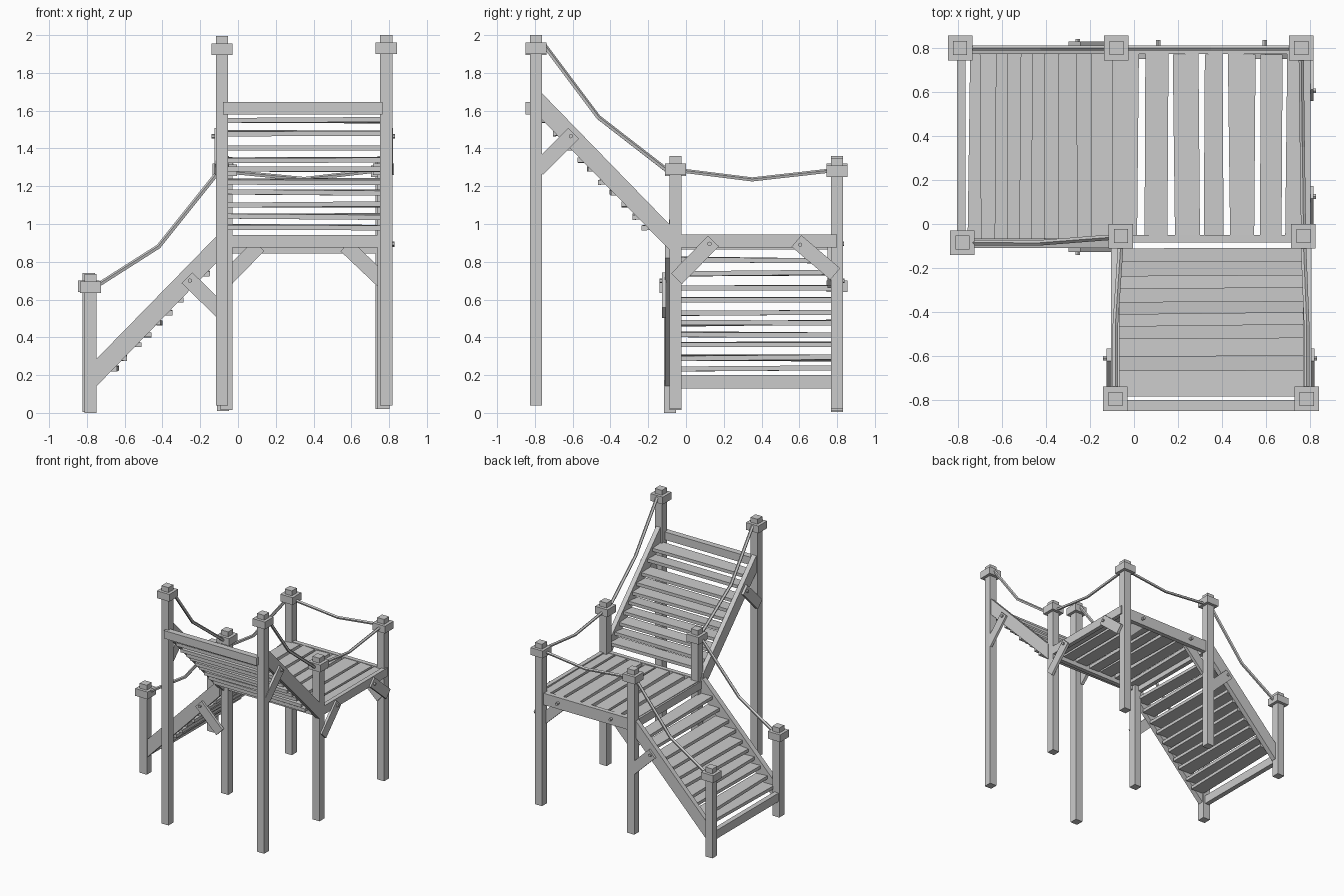
import bpy, bmesh, random
from mathutils import Vector

if "Cube" in bpy.data.objects:
    bpy.data.objects.remove(bpy.data.objects["Cube"])

random.seed(4)


def finish(name, bm):
    bmesh.ops.recalc_face_normals(bm, faces=bm.faces)
    me = bpy.data.meshes.new(name)
    bm.to_mesh(me)
    bm.free()
    ob = bpy.data.objects.new(name, me)
    bpy.context.collection.objects.link(ob)
    return ob


def box(bm, lo, hi, wobble=(0, 0, 0)):
    """Box between two corners, optionally with hand-cut irregular corners."""
    verts = bmesh.ops.create_cube(bm, size=1)["verts"]
    shift = {}
    for v in verts:
        # top and bottom corners share a shift so thickness stays even
        key = (v.co.x > 0, v.co.y > 0)
        if key not in shift:
            shift[key] = [random.uniform(-w, w) for w in wobble]
        for i in range(3):
            v.co[i] = (hi[i] if v.co[i] > 0 else lo[i]) + shift[key][i]


def beam(name, lo, hi):
    bm = bmesh.new()
    box(bm, lo, hi)
    return finish(name, bm)


def prism(name, pts, axis, lo, hi):
    """Extrude a side profile (horizontal, z) along x or y."""
    bm = bmesh.new()

    def at(p, d):
        return (d, p[0], p[1]) if axis == 'x' else (p[0], d, p[1])
    a = [bm.verts.new(at(p, lo)) for p in pts]
    b = [bm.verts.new(at(p, hi)) for p in pts]
    bm.faces.new(a)
    bm.faces.new(b)
    for i in range(len(pts)):
        j = (i + 1) % len(pts)
        bm.faces.new((a[i], a[j], b[j], b[i]))
    return finish(name, bm)


def brace(name, p, q, axis, lo, hi, w=0.08):
    """Diagonal board from p to q in the side plane."""
    p, q = Vector(p), Vector(q)
    d = (q - p).normalized() * w / 2
    n = Vector((-d.y, d.x))
    return prism(name, [p + n, q + n, q - n, p - n], axis, lo, hi)


def tube(name, pts, r, sides):
    bm = bmesh.new()
    pts = [Vector(p) for p in pts]
    rings = []
    for i, p in enumerate(pts):
        t = (pts[min(i + 1, len(pts) - 1)] - pts[max(i - 1, 0)]).normalized()
        rot = t.to_track_quat('Z', 'Y').to_matrix().to_4x4()
        rot.translation = p
        rings.append(bmesh.ops.create_circle(bm, segments=sides, radius=r, matrix=rot)["verts"])
    for a, b in zip(rings, rings[1:]):
        for i in range(sides):
            j = (i + 1) % sides
            bm.faces.new((a[i], a[j], b[j], b[i]))
    bmesh.ops.holes_fill(bm, edges=bm.edges, sides=sides)
    return finish(name, bm)


def bolt(name, axis, h, z, lo, hi):
    ends = [(d, h, z) if axis == 'x' else (h, d, z) for d in (lo, hi)]
    return tube(name, ends, 0.012, 6)


# posts with collar caps: x, y, bottom, top
posts = {
    "lower_back_post": (-0.79, 0.80, 0.005, 0.74), "lower_front_post": (-0.78, -0.085, 0, 0.735),
    "platform_back_left_post": (-0.08, 0.80, 0.01, 1.36), "platform_back_right_post": (0.76, 0.80, 0.02, 1.35),
    "platform_front_left_post": (-0.06, -0.055, 0.015, 1.355), "platform_front_right_post": (0.77, -0.055, 0.02, 1.36),
    "upper_left_post": (-0.085, -0.795, 0.04, 1.995), "upper_right_post": (0.785, -0.795, 0.04, 2.0),
}
for name, (x, y, z0, z1) in posts.items():
    beam(name, (x - 0.032, y - 0.032, z0), (x + 0.032, y + 0.032, z1))
    beam(name + "_collar", (x - 0.056, y - 0.056, z1 - 0.1), (x + 0.056, y + 0.056, z1 - 0.04))

# platform frame
beam("platform_front_beam", (-0.08, -0.085, 0.875), (0.77, -0.05, 0.942))
beam("platform_back_beam", (-0.08, 0.773, 0.845), (0.77, 0.81, 0.94))
beam("platform_right_beam", (0.767, -0.06, 0.875), (0.802, 0.80, 0.945))
beam("platform_left_beam", (-0.10, -0.06, 0.865), (-0.065, 0.80, 0.93))

# platform planks
bm = bmesh.new()
for x0, x1 in ((-0.085, 0.018), (0.045, 0.155), (0.182, 0.295), (0.315, 0.41),
               (0.432, 0.545), (0.57, 0.672), (0.69, 0.768)):
    box(bm, (x0, -0.06, 0.908), (x1, 0.773, 0.936), (0.008, 0.004, 0.004))
finish("platform_planks", bm)

# lower flight, descending to the left
low_side = [(-0.75, 0.14), (-0.75, 0.285), (-0.09, 0.96), (-0.09, 0.82)]
prism("lower_front_stringer", low_side, 'y', -0.11, -0.066)
prism("lower_back_stringer", low_side, 'y', 0.772, 0.812)
beam("lower_end_board", (-0.805, -0.085, 0.13), (-0.765, 0.80, 0.20))
bm = bmesh.new()
for z in (0.235, 0.29, 0.36, 0.415, 0.475, 0.53, 0.595, 0.66, 0.74, 0.81):
    x = -0.745 + (z - 0.14) / 1.04 + 0.018
    box(bm, (x - 0.115, -0.07, z - 0.013), (x, 0.775, z + 0.013), (0.007, 0.002, 0.006))
finish("lower_treads", bm)

# upper flight, climbing to the front
up_side = [(-0.77, 1.56), (-0.77, 1.70), (-0.075, 0.985), (-0.075, 0.85)]
prism("upper_left_stringer", up_side, 'x', -0.105, -0.066)
prism("upper_right_stringer", up_side, 'x', 0.768, 0.806)
beam("upper_end_board", (-0.08, -0.85, 1.58), (0.765, -0.80, 1.645))
bm = bmesh.new()
for z in (0.985, 1.04, 1.105, 1.165, 1.225, 1.285, 1.34, 1.405, 1.48, 1.55):
    y = -0.77 + (1.56 - z) / 1.03 - 0.018
    box(bm, (-0.07, y, z - 0.013), (0.772, y + 0.115, z + 0.013), (0.002, 0.007, 0.006))
finish("upper_treads", bm)

# diagonal braces and their bolts
brace("right_brace_front", (0.145, 0.91), (-0.05, 0.71), 'x', 0.795, 0.816)
brace("right_brace_back", (0.585, 0.91), (0.79, 0.735), 'x', 0.795, 0.816)
bolt("right_bolt_front", 'x', 0.125, 0.895, 0.80, 0.828)
bolt("right_bolt_back", 'x', 0.605, 0.89, 0.80, 0.828)
brace("back_brace_left", (0.11, 0.885), (-0.08, 0.69), 'y', 0.75, 0.776)
brace("back_brace_right", (0.57, 0.885), (0.765, 0.70), 'y', 0.75, 0.776)
bolt("back_bolt_left", 'y', 0.11, 0.895, 0.76, 0.836)
bolt("back_bolt_right", 'y', 0.595, 0.895, 0.76, 0.836)
brace("lower_brace_front", (-0.27, 0.715), (-0.08, 0.53), 'y', -0.128, -0.105)
brace("lower_brace_back", (-0.27, 0.715), (-0.08, 0.53), 'y', 0.812, 0.83)
bolt("lower_bolt_front", 'y', -0.255, 0.70, -0.14, -0.10)
bolt("lower_bolt_back", 'y', -0.255, 0.70, 0.80, 0.84)
brace("upper_brace_left", (-0.595, 1.48), (-0.785, 1.29), 'x', -0.125, -0.10)
brace("upper_brace_right", (-0.595, 1.48), (-0.785, 1.29), 'x', 0.80, 0.82)
bolt("upper_bolt_left", 'x', -0.61, 1.465, -0.14, -0.10)
bolt("upper_bolt_right", 'x', -0.61, 1.465, 0.80, 0.832)

# sagging ropes between collars
for side, y0, y1 in (("front", -0.085, -0.06), ("back", 0.80, 0.80)):
    tube("lower_rope_" + side, [(-0.75, y0, 0.67), (-0.42, y0, 0.88), (-0.10, y1, 1.28)], 0.013, 5)
for side, x0, x1 in (("left", -0.085, -0.06), ("right", 0.785, 0.77)):
    tube("upper_rope_" + side, [(x0, -0.75, 1.945), (x0, -0.465, 1.565), (x1, -0.09, 1.275)], 0.013, 5)
tube("platform_rope_back", [(-0.04, 0.80, 1.275), (0.35, 0.80, 1.237), (0.72, 0.80, 1.28)], 0.012, 5)
tube("platform_rope_right", [(0.77, -0.01, 1.28), (0.765, 0.35, 1.235), (0.76, 0.75, 1.28)], 0.012, 5)
